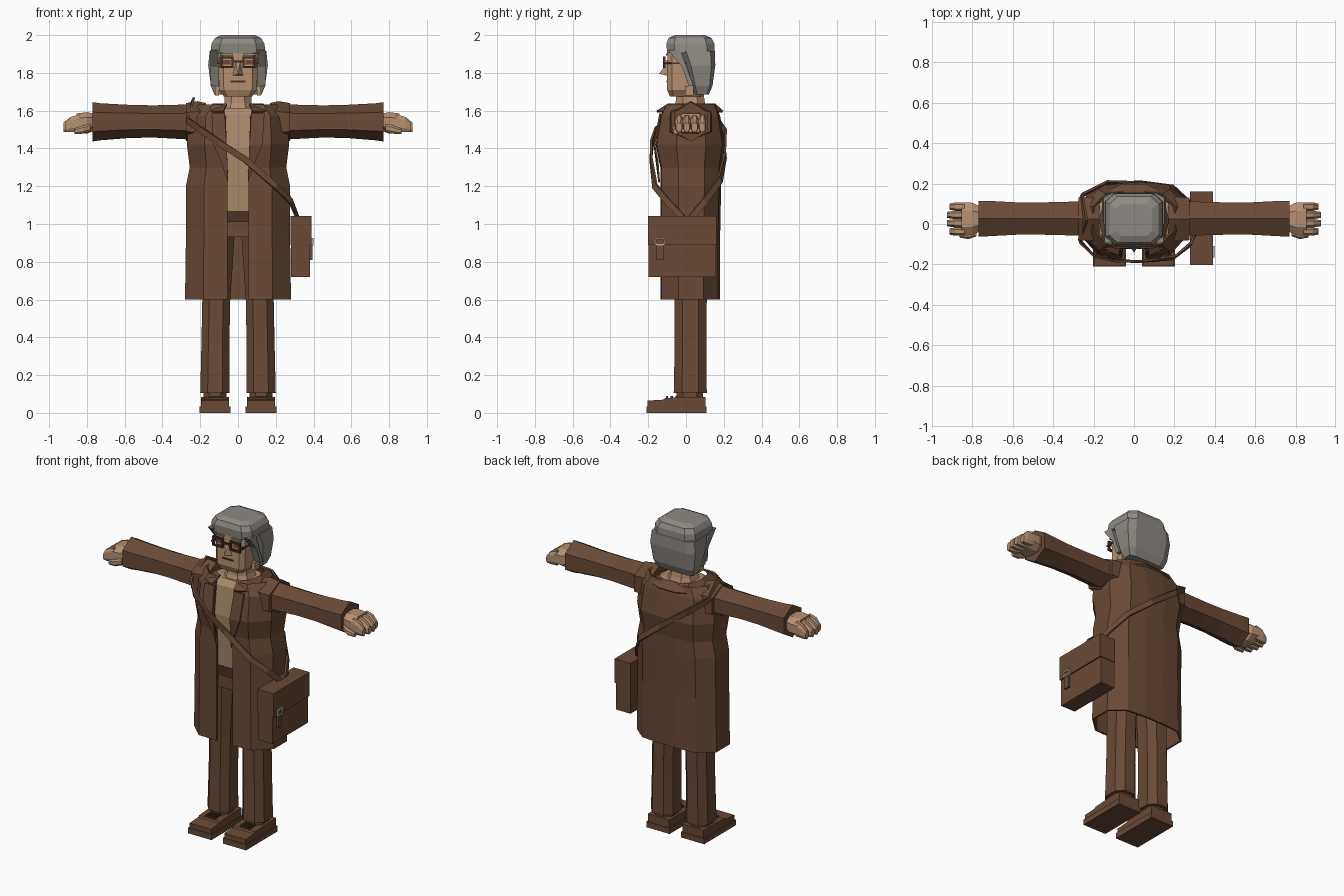
import bpy, bmesh, math
from mathutils import Vector

cube = bpy.data.objects.get("Cube")
if cube:
    bpy.data.objects.remove(cube)


def material(name, *rgb):
    m = bpy.data.materials.new(name)
    m.use_nodes = True
    m.diffuse_color = (*rgb, 1)
    m.node_tree.nodes["Principled BSDF"].inputs["Base Color"].default_value = (*rgb, 1)
    return m


BROWN = material("brown cloth", 0.14, 0.068, 0.038)
DARK = material("dark brown", 0.07, 0.032, 0.02)
SKIN = material("skin", 0.46, 0.28, 0.165)
SHIRT = material("tan shirt", 0.40, 0.26, 0.155)
HAIR = material("grey hair", 0.27, 0.25, 0.225)
METAL = material("silver metal", 0.4, 0.4, 0.38)


def build(name, verts, faces, mat, thick=0):
    me = bpy.data.meshes.new(name)
    me.from_pydata([tuple(v) for v in verts], [], faces)
    bm = bmesh.new()
    bm.from_mesh(me)
    bmesh.ops.recalc_face_normals(bm, faces=bm.faces[:])
    bm.to_mesh(me)
    bm.free()
    me.materials.append(mat)
    ob = bpy.data.objects.new(name, me)
    bpy.context.collection.objects.link(ob)
    if thick:
        mod = ob.modifiers.new("thickness", "SOLIDIFY")
        mod.thickness, mod.offset = thick, 0
    return ob


def loft(name, rings, mat, closed=True, thick=0):
    """Skin a stack of equal-length rings; closed stacks get end caps."""
    n = len(rings[0])
    verts = [v for r in rings for v in r]
    faces = [(i * n + j, i * n + (j + 1) % n, (i + 1) * n + (j + 1) % n, (i + 1) * n + j)
             for i in range(len(rings) - 1) for j in range(n if closed else n - 1)]
    if closed:
        faces += [tuple(range(n)), tuple(range(len(verts) - n, len(verts)))]
    return build(name, verts, faces, mat, thick)


def box(name, x, y, z, mat):
    return loft(name, [[(x[0], y[0], h), (x[1], y[0], h), (x[1], y[1], h), (x[0], y[1], h)] for h in z], mat)


def chamfer(c):
    return [(-1, -c), (-c, -1), (c, -1), (1, -c), (1, c), (c, 1), (-c, 1), (-1, c)]


HEX = [(0, 1), (1, .5), (1, -.5), (0, -1), (-1, -.5), (-1, .5)]


def level(shape, z, hx, front, back, cx=0):
    cy, hy = (front + back) / 2, (back - front) / 2
    return [(cx + u * hx, cy + v * hy, z) for u, v in shape]


def stack(name, shape, rows, mat, cx=0):
    return loft(name, [level(shape, *r, cx) for r in rows], mat)


def along_x(name, shape, rows, mat, side):
    """Rows are x, half depth, half height, centre y, centre z."""
    return loft(name, [[(side * x, cy + u * hy, cz + v * hz) for u, v in shape]
                       for x, hy, hz, cy, cz in rows], mat)


# Torso under the coat
stack("shirt", chamfer(.6), [(1.07, .19, -.105, .14), (1.4, .2, -.125, .15), (1.58, .19, -.105, .14),
                             (1.615, .1, -.075, .12)], SHIRT)
stack("belt", chamfer(.6), [(1.01, .195, -.108, .145), (1.07, .195, -.108, .145)], DARK)
stack("trouser_top", chamfer(.6), [(.93, .19, -.1, .14), (1.01, .19, -.1, .14)], BROWN)
stack("neck", chamfer(.5), [(1.59, .09, -.07, .115), (1.64, .072, -.055, .1), (1.72, .068, -.05, .09)], SKIN)

# Long open coat
coat_rings = []
for z, hx, front, back, gap in [(.6, .275, -.13, .175, .055), (.95, .27, -.13, .175, .055),
                                (1.2, .27, -.13, .18, .055), (1.3, .25, -.13, .18, .057),
                                (1.42, .265, -.155, .2, .06), (1.57, .255, -.13, .175, .065),
                                (1.63, .2, -.1, .155, .08)]:
    half = [(gap / hx, -1), (.66, -.97), (1, -.4), (1, .45), (.68, .93), (.25, 1)]
    coat_rings.append(level(half + [(-u, v) for u, v in reversed(half)], z, hx, front, back))
loft("coat", coat_rings, BROWN, closed=False, thick=.012)

# Turned collar and lapels
collar = [(.45, -1), (.85, -.8), (1, 0), (.8, .8), (.35, 1)]
collar += [(-u, v) for u, v in reversed(collar)]
loft("collar", [level(collar, 1.595, .17, -.155, .195), level(collar, 1.635, .13, -.09, .15)],
     BROWN, closed=False, thick=.01)

for s, side in ((1, "left"), (-1, "right")):
    # Lapel
    lapel = [(.07, -.137, 1.585), (.14, -.137, 1.585), (.13, -.167, 1.42), (.09, -.15, 1.33),
             (.052, -.142, 1.22), (.06, -.167, 1.42)]
    build(side + "_lapel", [(s * x, y, z) for x, y, z in lapel], [(0, 1, 2, 5), (5, 2, 3, 4)], BROWN, .009)

    # Shoulder, sleeve and cuff
    along_x(side + "_shoulder", HEX, [(.17, .1, .1, .025, 1.54), (.215, .11, .11, .025, 1.54),
                                      (.275, .105, .1, .025, 1.54)], BROWN, s)
    along_x(side + "_sleeve", HEX, [(.25, .085, .093, .027, 1.54), (.45, .08, .085, .027, 1.543),
                                    (.58, .08, .088, .027, 1.543), (.73, .088, .098, .027, 1.541),
                                    (.77, .088, .104, .027, 1.541)], BROWN, s)

    # Hand with four fingers and a thumb
    along_x(side + "_palm", chamfer(.5), [(.76, .06, .045, .025, 1.54), (.8, .08, .057, .025, 1.535),
                                          (.855, .082, .05, .025, 1.535)], SKIN, s)
    for i in range(4):
        y = -.037 + i * .041
        tip = .925 - (.012 if i in (0, 3) else 0)
        along_x(f"{side}_finger_{i + 1}", chamfer(.5), [(.84, .021, .045, y, 1.535), (.885, .021, .04, y, 1.527),
                                                        (tip, .015, .024, y, 1.512)], SKIN, s)
    along_x(side + "_thumb", chamfer(.5), [(.78, .015, .02, -.045, 1.51), (.82, .02, .022, -.055, 1.5),
                                           (.865, .012, .014, -.055, 1.49)], SKIN, s)

    # Trouser leg, ankle and shoe
    cx = s * .122
    rows = [(.105, .078, -.065, .11, .122), (.35, .074, -.06, .108, .12), (.6, .074, -.06, .11, .115),
            (.98, .085, -.08, .125, .1)]
    loft(side + "_leg", [level(chamfer(.5), z, h, f, b, s * c) for z, h, f, b, c in rows], BROWN)
    stack(side + "_ankle", chamfer(.5), [(.07, .06, -.05, .09), (.12, .06, -.05, .09)], BROWN, cx)
    box(side + "_sole", (cx - .082, cx + .082), (-.21, .108), (0, .035), BROWN)
    profile = [(-.205, .035), (-.205, .065), (-.12, .07), (-.11, .078), (0, .085), (.103, .085), (.103, .035)]
    loft(side + "_shoe", [[(cx + d, y, z) for y, z in profile] for d in (-.075, .075)], BROWN)
    for i in range(3):
        y = -.1 + i * .025
        box(f"{side}_lace_{i + 1}", (cx - .035, cx + .035), (y - .006, y + .006), (.075, .09), DARK)

# Head and face
stack("head", chamfer(.75), [(1.675, .075, -.085, .08), (1.71, .1, -.1, .1), (1.85, .105, -.1, .1),
                             (1.94, .105, -.095, .1)], SKIN)
build("nose", [(-.012, -.098, 1.86), (.012, -.098, 1.86), (-.028, -.098, 1.785), (.028, -.098, 1.785),
               (0, -.142, 1.795)], [(0, 1, 4), (0, 4, 2), (1, 3, 4), (2, 4, 3), (0, 2, 3, 1)], SKIN)
box("mouth", (-.04, .04), (-.104, -.096), (1.75, 1.76), DARK)

# Glasses
for s, side in ((1, "left"), (-1, "right")):
    a, b = sorted((s * .024, s * .098))
    for part, z in (("lower", 1.826), ("upper", 1.876)):
        box(f"{side}_{part}_rim", (a, b), (-.122, -.108), (z, z + .011), DARK)
    for part, x in (("right", a), ("left", b - .01)):
        box(f"{side}_glasses_{part}_rim", (x, x + .01), (-.122, -.108), (1.826, 1.887), DARK)
    m = (a + b) / 2
    box(side + "_eye", (m - .02, m + .02), (-.104, -.098), (1.845, 1.868), BROWN)
    box(side + "_eyebrow", (m - .034, m + .034), (-.106, -.098), (1.893, 1.902), HAIR)
    a, b = sorted((s * .096, s * .108))
    box(side + "_glasses_arm", (a, b), (-.118, .03), (1.846, 1.856), DARK)
    a, b = sorted((s * .1, s * .122))
    box(side + "_ear_lobe", (a, b), (-.005, .04), (1.68, 1.73), SKIN)
box("glasses_bridge", (-.026, .026), (-.12, -.11), (1.855, 1.865), DARK)

# Hair: crown with fringe, and bob behind the face
stack("hair_crown", chamfer(.68), [(1.905, .145, -.1, .152), (1.955, .14, -.104, .15),
                                   (1.985, .122, -.092, .135), (2, .09, -.06, .1)], HAIR)
stack("hair_bob", chamfer(.72), [(1.685, .125, .05, .12), (1.73, .143, .035, .14), (1.84, .158, .005, .155),
                                 (1.915, .15, -.025, .154)], HAIR)
for s, side in ((1, "left"), (-1, "right")):
    lock = [(-.095, 1.92), (-.03, 1.92), (.04, 1.73), (.015, 1.73), (-.02, 1.83)]
    loft(side + "_side_lock", [[(s * x, y, z) for y, z in lock] for x in (.104, .146)], HAIR)

# Shoulder bag
box("bag", (.28, .382), (-.198, .158), (.72, 1.035), BROWN)
box("bag_flap", (.278, .39), (-.202, .162), (.89, 1.042), BROWN)
box("bag_tab", (.38, .394), (-.157, -.118), (.81, .9), BROWN)
for i, (y, z) in enumerate([((-.165, -.11), (.917, .927)), ((-.165, -.11), (.885, .895)),
                            ((-.165, -.155), (.885, .927)), ((-.12, -.11), (.885, .927))]):
    box(f"buckle_bar_{i + 1}", (.386, .399), y, z, METAL)

# Strap from the bag across the chest, over the right shoulder and down the back
path = [(.315, -.02, 1.035), (.28, -.1, 1.12), (.2, -.165, 1.2), (.04, -.185, 1.34), (-.1, -.18, 1.43),
        (-.2, -.155, 1.5), (-.268, -.085, 1.55), (-.24, .02, 1.655), (-.26, .14, 1.58), (-.14, .205, 1.49),
        (.04, .208, 1.36), (.2, .18, 1.23), (.28, .1, 1.12), (.315, .03, 1.035)]
rings = []
for i, p in enumerate(path):
    t = Vector(path[min(i + 1, len(path) - 1)]) - Vector(path[max(i - 1, 0)])
    outward = Vector((p[0], p[1] - .02, .12 if i == 7 else 0))
    w = t.cross(outward).normalized() * .017
    rings.append([Vector(p) - w, Vector(p) + w])
loft("bag_strap", rings, BROWN, closed=False, thick=.012)
